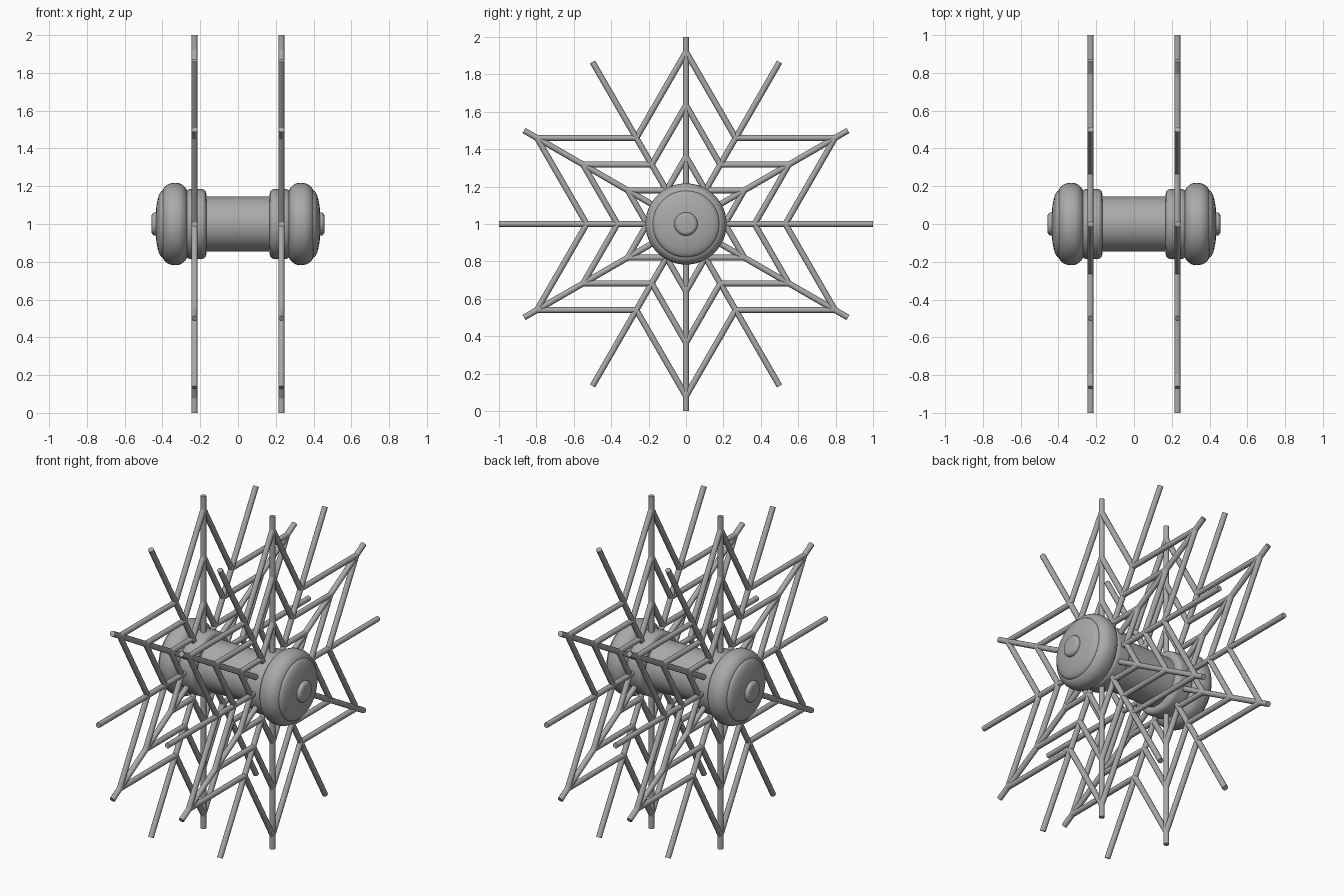
import bpy, math
from mathutils import Vector

cube = bpy.data.objects.get("Cube")
if cube:
    bpy.data.objects.remove(cube)

grey = bpy.data.materials.new("plain_grey")
grey.use_nodes = True
grey.diffuse_color = (0.4, 0.4, 0.4, 1)
grey.node_tree.nodes["Principled BSDF"].inputs["Base Color"].default_value = (0.4, 0.4, 0.4, 1)

CENTRE = Vector((0, 0, 1))
ROD = 0.016


def add_mesh(name, verts, faces):
    mesh = bpy.data.meshes.new(name)
    mesh.from_pydata(verts, [], faces)
    mesh.materials.append(grey)
    obj = bpy.data.objects.new(name, mesh)
    bpy.context.collection.objects.link(obj)
    bpy.ops.object.select_all(action='DESELECT')
    obj.select_set(True)
    bpy.context.view_layer.objects.active = obj
    bpy.ops.object.shade_smooth_by_angle(angle=math.radians(32))
    return obj


def lathe(name, profile, side=1, n=48):
    """Closed solid turned about the x axis from (x, radius) points."""
    verts = [CENTRE + Vector((side * x, r * math.cos(a), r * math.sin(a)))
             for x, r in profile
             for a in (math.tau * i / n for i in range(n))]
    faces = [(k * n + i, k * n + (i + 1) % n, (k + 1) * n + (i + 1) % n, (k + 1) * n + i)
             for k in range(len(profile) - 1) for i in range(n)]
    faces += [tuple(reversed(range(n))), tuple(range((len(profile) - 1) * n, len(profile) * n))]
    # Keep the normals pointing outwards on either side
    if side > 0:
        faces = [tuple(reversed(f)) for f in faces]
    return add_mesh(name, verts, faces)


def arc(cx, cr, rx, rr, start, end, steps=8):
    """Elliptical piece of a profile; angle 0 is outward along x, 90 is away from the axis."""
    angles = [math.radians(start + (end - start) * i / steps) for i in range(steps + 1)]
    return [(cx + rx * math.cos(a), cr + rr * math.sin(a)) for a in angles]


def rods(name, segments, n=12):
    """Straight round bars between pairs of points."""
    verts, faces = [], []
    for p, q in segments:
        u = Vector((1, 0, 0))
        v = (q - p).normalized().cross(u)
        base = len(verts)
        for end in (p, q):
            verts += [end + ROD * (u * math.cos(a) + v * math.sin(a))
                      for a in (math.tau * i / n for i in range(n))]
        faces += [(base + i, base + (i + 1) % n, base + n + (i + 1) % n, base + n + i)
                  for i in range(n)]
        faces += [tuple(base + i for i in reversed(range(n))),
                  tuple(base + n + i for i in range(n))]
    return add_mesh(name, verts, faces)


# Axle between the two webs
lathe("axle", [(-0.3, 0.145), (0.3, 0.145)])

for side, label in ((1, "left"), (-1, "right")):
    # Rounded collar that carries the web
    collar = [(0.168, 0.1)] + arc(0.195, 0.16, 0.027, 0.025, 180, 90) \
        + arc(0.25, 0.16, 0.027, 0.025, 90, 0) + [(0.277, 0.1)]
    lathe(label + "_collar", collar, side)

    # Bulging end wheel
    wheel = [(0.265, 0.1)] + arc(0.325, 0.15, 0.06, 0.067, 180, 90) \
        + arc(0.34, 0.15, 0.065, 0.067, 90, 27) + [(0.398, 0.1)]
    lathe(label + "_wheel", wheel, side)

    # Shallow domed end and its button
    dome = [(0.38, 0.178)] + arc(0.398, 0, 0.04, 0.178, 90, 3)
    lathe(label + "_end_dome", dome, side)
    button = [(0.42, 0.062)] + arc(0.44, 0.04, 0.018, 0.022, 90, 0, 5) + [(0.459, 0.004)]
    lathe(label + "_end_button", button, side)

    # Twelve spokes, then three star-shaped rings zigzagging between them
    def point(index, radius):
        a = math.radians(30 * index)
        return CENTRE + Vector((side * 0.23, radius * math.cos(a), radius * math.sin(a)))

    rods(label + "_spokes", [(point(i, 0.05), point(i, 1)) for i in range(12)])
    for ring, tip in (("outer", 0.92), ("middle", 0.635), ("inner", 0.36)):
        radius = [tip / math.sqrt(3), tip]
        rods(f"{label}_{ring}_ring",
             [(point(i, radius[i % 2]), point(i + 1, radius[(i + 1) % 2])) for i in range(12)])
